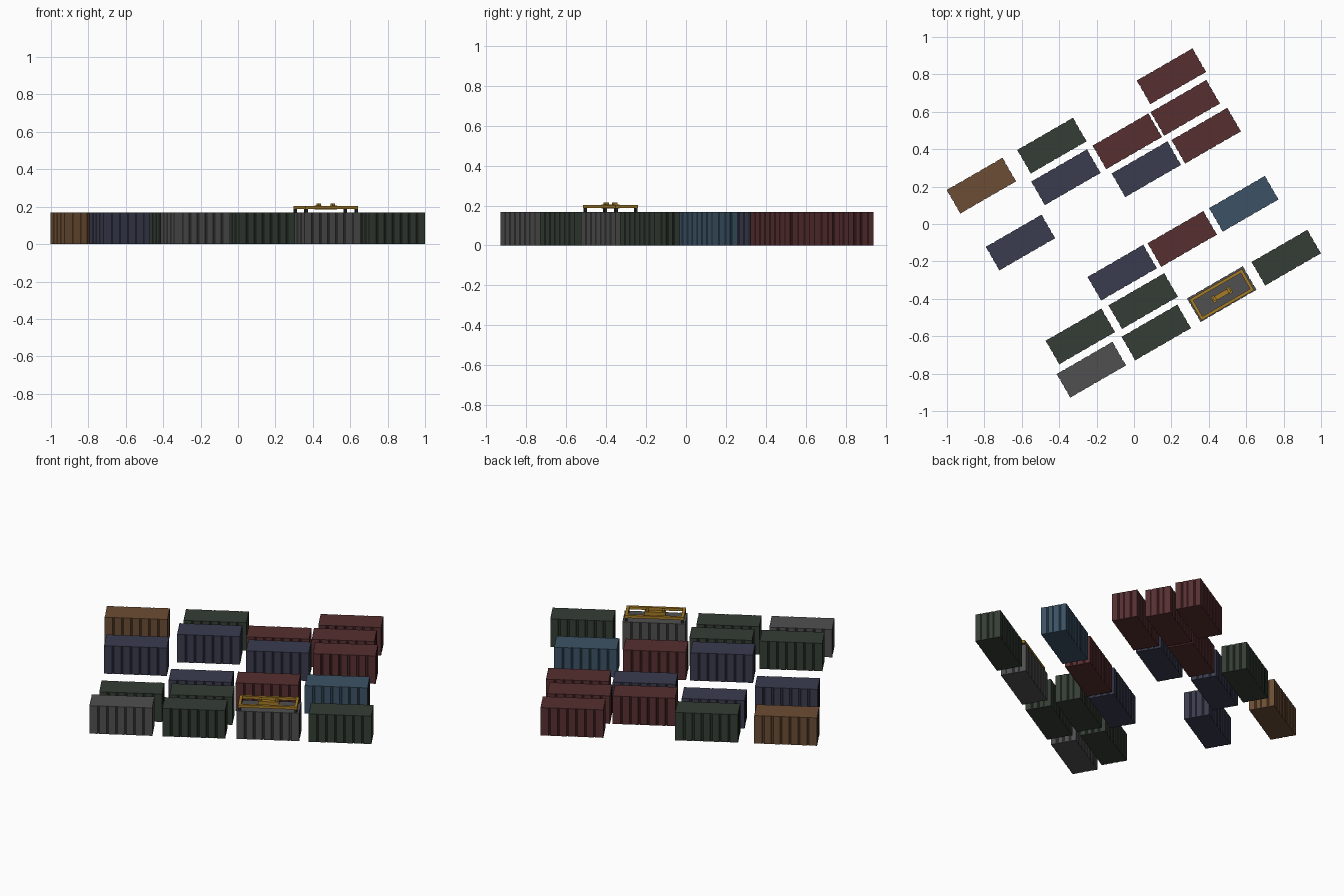
import bpy, bmesh
from math import radians
from mathutils import Matrix, Vector

if "Cube" in bpy.data.objects:
    bpy.data.objects.remove(bpy.data.objects["Cube"])

L, W, H = 0.345, 0.146, 0.168
ANGLE = radians(30)

COLORS = {
    "brown": (0.15, 0.075, 0.035), "green": (0.035, 0.047, 0.035),
    "navy": (0.042, 0.045, 0.078), "red": (0.095, 0.028, 0.03),
    "blue": (0.045, 0.085, 0.13), "grey": (0.08, 0.08, 0.083),
    "yellow": (0.38, 0.2, 0.02), "dark": (0.02, 0.02, 0.02),
}
mats = {}
for name, c in COLORS.items():
    mats[name] = bpy.data.materials.new(name)
    mats[name].diffuse_color = (*c, 1)


def finish(name, bm, color, loc):
    bmesh.ops.recalc_face_normals(bm, faces=bm.faces)
    me = bpy.data.meshes.new(name)
    bm.to_mesh(me)
    bm.free()
    me.materials.append(mats[color])
    ob = bpy.data.objects.new(name, me)
    ob.location = (*loc, 0)
    ob.rotation_euler.z = ANGLE
    bpy.context.collection.objects.link(ob)
    return ob


def boxes(name, parts, color, loc):
    """One object made of (centre, size) boxes."""
    bm = bmesh.new()
    for c, s in parts:
        m = Matrix.Translation(c) @ Matrix.Diagonal((*s, 1))
        bmesh.ops.create_cube(bm, size=1, matrix=m)
    return finish(name, bm, color, loc)


def ribbed_side(a, b, n, depth=0.003, groove=0.006):
    """Points from a to b with n narrow grooves cut inwards."""
    a, b = Vector(a), Vector(b)
    d = (b - a).normalized()
    inward = Vector((-d.y, d.x))
    pts = [a]
    for i in range(n):
        mid = a.lerp(b, (i + 1) / (n + 1))
        pts += [mid - d * groove, mid - d * groove / 2 + inward * depth,
                mid + d * groove / 2 + inward * depth, mid + d * groove]
    return pts


def container(name, color, loc):
    bm = bmesh.new()
    x, y = L / 2, W / 2
    outline = (ribbed_side((-x, -y), (x, -y), 6) + ribbed_side((x, -y), (x, y), 3)
               + ribbed_side((x, y), (-x, y), 6) + ribbed_side((-x, y), (-x, -y), 3))
    base = bm.faces.new([bm.verts.new((p.x, p.y, 0)) for p in outline])
    top = bmesh.ops.extrude_face_region(bm, geom=[base], use_keep_orig=True)["geom"]
    bmesh.ops.translate(bm, vec=(0, 0, H),
                        verts=[v for v in top if isinstance(v, bmesh.types.BMVert)])
    return finish(name, bm, color, loc)


# Containers standing in the yard
YARD = {
    "brown": [(-0.816, 0.205)],
    "green": [(-0.439, 0.419), (0.049, -0.412), (-0.287, -0.601),
              (0.119, -0.58), (0.814, -0.18)],
    "navy": [(-0.364, 0.25), (0.066, 0.293), (-0.607, -0.099), (-0.063, -0.26)],
    "red": [(-0.036, 0.442), (0.2, 0.79), (0.274, 0.621), (0.386, 0.472), (0.258, -0.08)],
    "blue": [(0.587, 0.108)],
    "grey": [(-0.228, -0.779), (0.469, -0.375)],
}
for color, places in YARD.items():
    for i, p in enumerate(places):
        container(f"{color}_container_{i + 1}", color, p)

# Lifting spreader above the grey container
SP = (0.469, -0.378)
sl, sw, t, z = 0.325, 0.130, 0.016, 0.195
frame = []
for s in (-1, 1):
    frame.append(((0, s * (sw - t) / 2, z), (sl, t, 0.016)))
    frame.append(((s * (sl - t) / 2, 0, z), (t, sw - 2 * t, 0.016)))
boxes("spreader_frame", frame, "yellow", SP)

# Central beam with wider end plates
boxes("spreader_head", [((0, 0, z), (0.076, 0.026, 0.018))]
      + [((s * 0.048, 0, z), (0.02, 0.038, 0.022)) for s in (-1, 1)], "yellow", SP)

# Corner locks down to the container roof
boxes("corner_locks", [((sx * (sl - t) / 2, sy * (sw - t) / 2, (H + 0.188) / 2),
                        (0.014, 0.014, 0.188 - H))
                       for sx in (-1, 1) for sy in (-1, 1)], "dark", SP)

# Cable sheave blocks on the head
boxes("cable_blocks", [((s * 0.044, 0, 0.21), (0.016, 0.022, 0.012)) for s in (-1, 1)],
      "yellow", SP)

for m in bpy.data.materials:
    if m.users and not m.is_grease_pencil:
        m.use_nodes = True
        m.node_tree.nodes["Principled BSDF"].inputs["Base Color"].default_value = m.diffuse_color
